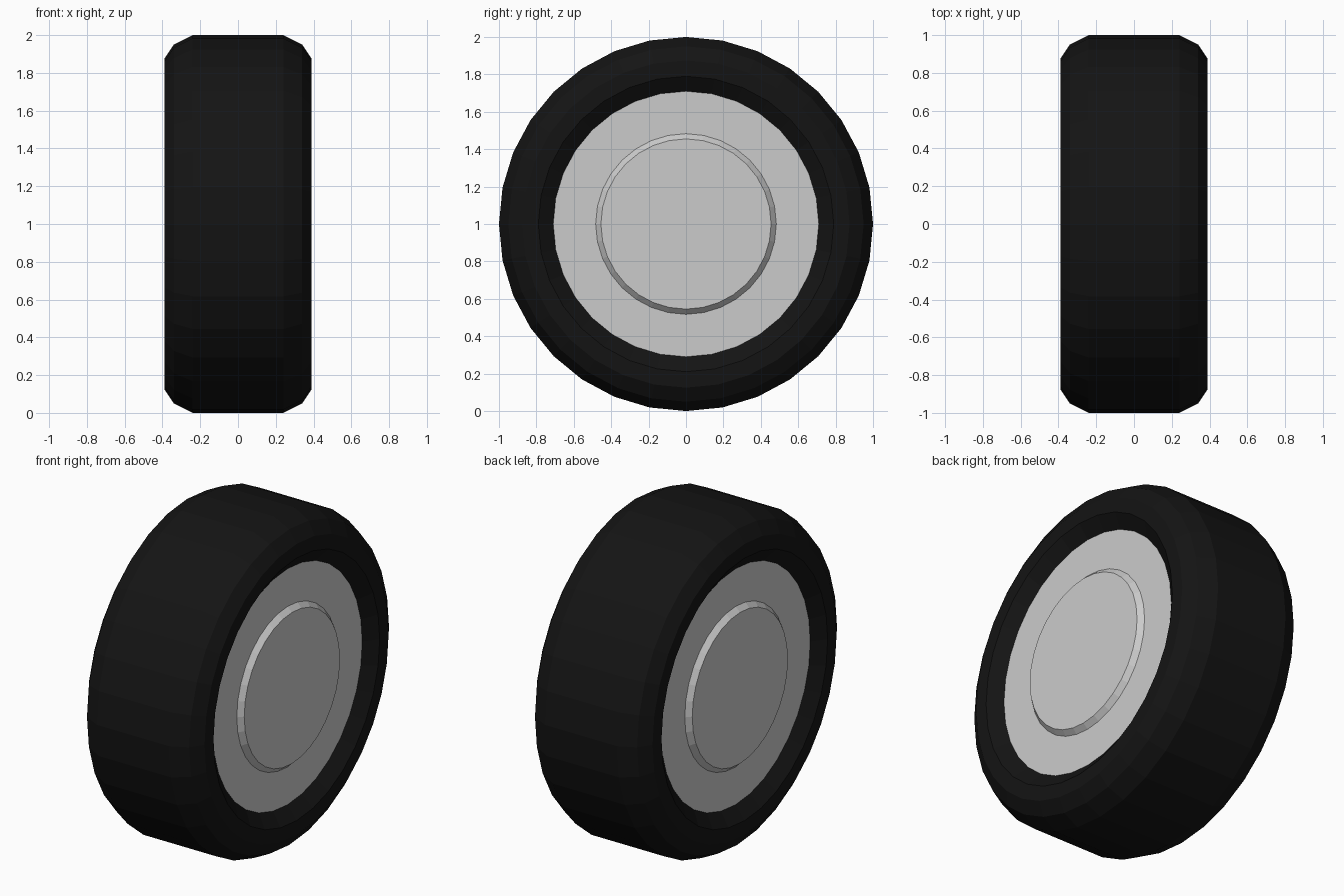
import bpy, bmesh, math

if "Cube" in bpy.data.objects:
    bpy.data.objects.remove(bpy.data.objects["Cube"])

SEGMENTS = 32


def lathe(name, profile):
    """Revolve (x, radius) points round the wheel axle; radius 0 makes a hub point."""
    bm = bmesh.new()
    rings = []
    for x, r in profile:
        if r == 0:
            rings.append([bm.verts.new((x, 0, 1))] * SEGMENTS)
            continue
        ring = []
        for i in range(SEGMENTS):
            a = 2 * math.pi * i / SEGMENTS
            ring.append(bm.verts.new((x, r * math.sin(a), 1 + r * math.cos(a))))
        rings.append(ring)
    for a, b in zip(rings, rings[1:]):
        for i in range(SEGMENTS):
            j = (i + 1) % SEGMENTS
            corners = dict.fromkeys((a[i], a[j], b[j], b[i]))
            bm.faces.new(list(corners))
    bmesh.ops.recalc_face_normals(bm, faces=bm.faces)
    mesh = bpy.data.meshes.new(name)
    bm.to_mesh(mesh)
    bm.free()
    obj = bpy.data.objects.new(name, mesh)
    bpy.context.collection.objects.link(obj)
    return obj


def mirrored(half):
    """Complete a half profile on the other side of the wheel."""
    return half + [(-x, r) for x, r in reversed(half)]


# Tyre: sloping bead, flat sidewall, chamfered shoulders and flat tread
tyre = lathe("tyre", mirrored([(0.33, 0.71), (0.39, 0.79), (0.39, 0.875),
                               (0.34, 0.95), (0.24, 1.0)]))
rubber = bpy.data.materials.new("black_rubber")
rubber.diffuse_color = (0.007, 0.007, 0.007, 1)
rubber.use_nodes = True
rubber.node_tree.nodes["Principled BSDF"].inputs["Base Color"].default_value = rubber.diffuse_color
tyre.data.materials.append(rubber)

# Rim: flat disc on each side with a raised bevelled centre
rim = lathe("rim", mirrored([(0.36, 0), (0.36, 0.455), (0.33, 0.483), (0.33, 0.71)]))
